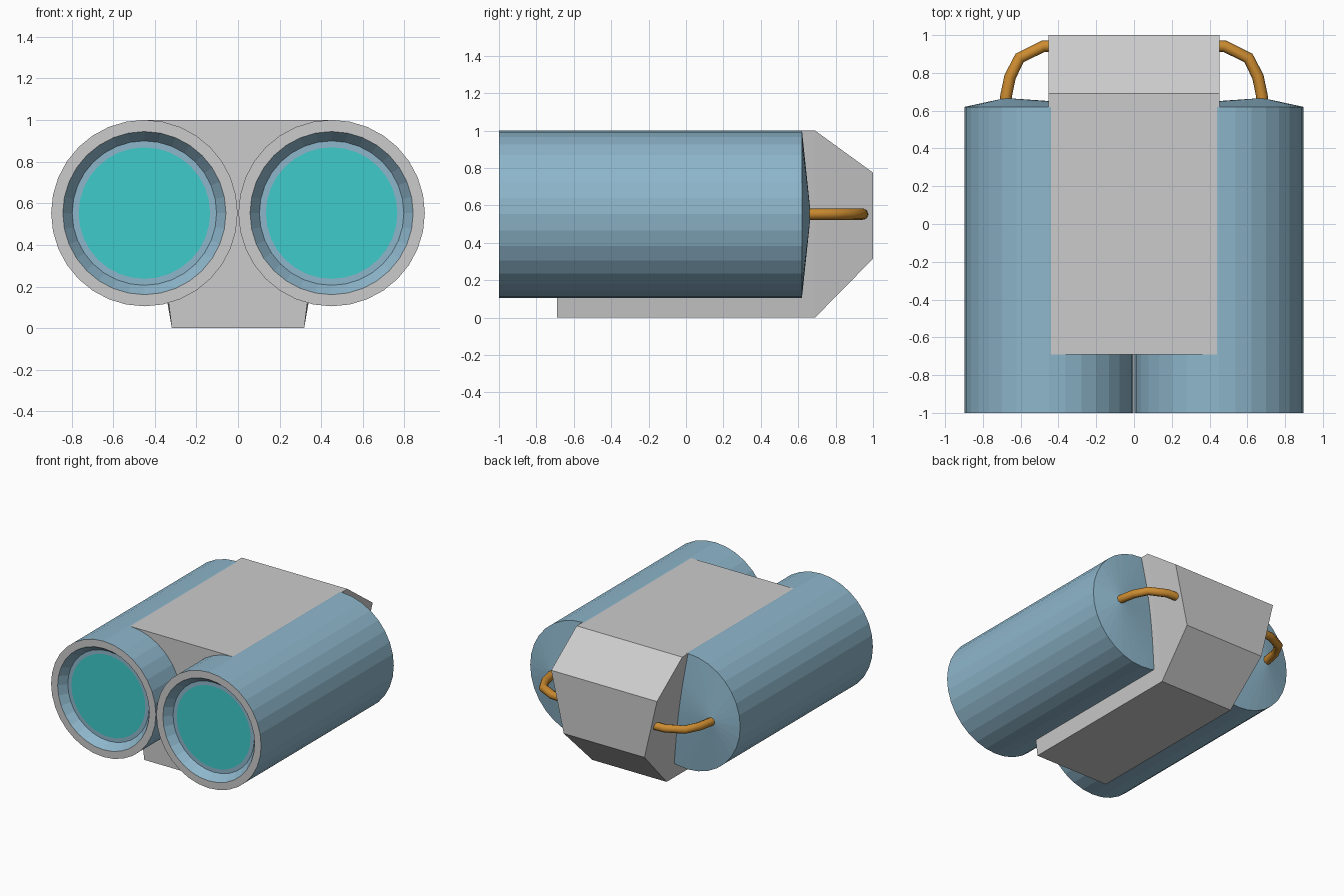
import bpy, bmesh
from math import sin, cos, pi

if "Cube" in bpy.data.objects:
    bpy.data.objects.remove(bpy.data.objects["Cube"])

SEG = 32
CX, CZ = 0.45, 0.553


def material(name, rgb):
    m = bpy.data.materials.new(name)
    m.diffuse_color = (*rgb, 1)
    m.use_nodes = True
    m.node_tree.nodes["Principled BSDF"].inputs["Base Color"].default_value = m.diffuse_color
    return m


BLUE = material("blue_metal", (0.27, 0.47, 0.60))
TEAL = material("teal_glass", (0.05, 0.60, 0.60))
ORANGE = material("orange_cable", (0.60, 0.26, 0.03))


def finish(name, bm, mat=None):
    bmesh.ops.recalc_face_normals(bm, faces=bm.faces)
    me = bpy.data.meshes.new(name)
    bm.to_mesh(me)
    bm.free()
    ob = bpy.data.objects.new(name, me)
    bpy.context.collection.objects.link(ob)
    if mat:
        me.materials.append(mat)
    return ob


def rings(name, side, profile, mat=None, apex=None, cap=False):
    """Join circles (radius, y) about a barrel axis; optional fan tip or flat end."""
    bm = bmesh.new()
    loops = [[bm.verts.new((side * CX + r * cos(2 * pi * i / SEG), y,
                            CZ + r * sin(2 * pi * i / SEG))) for i in range(SEG)]
             for r, y in profile]
    for a, b in zip(loops, loops[1:]):
        for i in range(SEG):
            j = (i + 1) % SEG
            bm.faces.new((a[i], a[j], b[j], b[i]))
    if apex:
        tip = bm.verts.new(apex)
        for i in range(SEG):
            bm.faces.new((loops[-1][i], loops[-1][(i + 1) % SEG], tip))
    if cap:
        bm.faces.new(loops[-1])
    return finish(name, bm, mat)


for side, label in ((-1, "left"), (1, "right")):
    # barrel with an off-centre conical back cap
    rings(label + "_barrel", side, [(0.448, -1), (0.448, 0.62)], BLUE,
          apex=(side * 0.68, 0.667, CZ))
    # flat front rim
    rings(label + "_rim", side, [(0.448, -1), (0.392, -1)])
    # sloped recess and lens seat
    recess = rings(label + "_recess", side,
                   [(0.392, -1), (0.347, -0.94), (0.316, -0.94)], BLUE)
    for p in recess.data.polygons:
        if p.normal.y > 0:
            recess.data.flip_normals()
            break
    # lens disc
    lens = rings(label + "_lens", side, [(0.316, -0.94)], TEAL, cap=True)
    if lens.data.polygons[0].normal.y > 0:
        lens.data.flip_normals()

    # bent cable from the cap to the body
    cu = bpy.data.curves.new(label + "_cable", 'CURVE')
    cu.dimensions = '3D'
    cu.bevel_depth = 0.031
    cu.bevel_resolution = 2
    cu.use_fill_caps = True
    path = [(0.68, 0.64), (0.677, 0.68), (0.656, 0.78), (0.605, 0.88),
            (0.48, 0.941), (0.38, 0.945)]
    sp = cu.splines.new('POLY')
    sp.points.add(len(path) - 1)
    for pt, (x, y) in zip(sp.points, path):
        pt.co = (side * x, y, CZ, 1)
    cu.materials.append(ORANGE)
    bpy.context.collection.objects.link(bpy.data.objects.new(label + "_cable", cu))

# centre body: side profile (y, z, half width), tapering downwards
outline = [(-0.69, 0, 0.318), (0.69, 0, 0.318), (1, 0.315, 0.345),
           (1, 0.775, 0.452), (0.69, 1, 0.452), (-0.69, 1, 0.445)]
bm = bmesh.new()
left, right = ([bm.verts.new((s * w, y, z)) for y, z, w in outline] for s in (-1, 1))
for i in range(6):
    j = (i + 1) % 6
    bm.faces.new((left[i], left[j], right[j], right[i]))
for v in (left, right):
    bm.faces.new((v[0], v[1], v[4], v[5]))
    bm.faces.new((v[1], v[2], v[3], v[4]))
finish("centre_body", bm)
